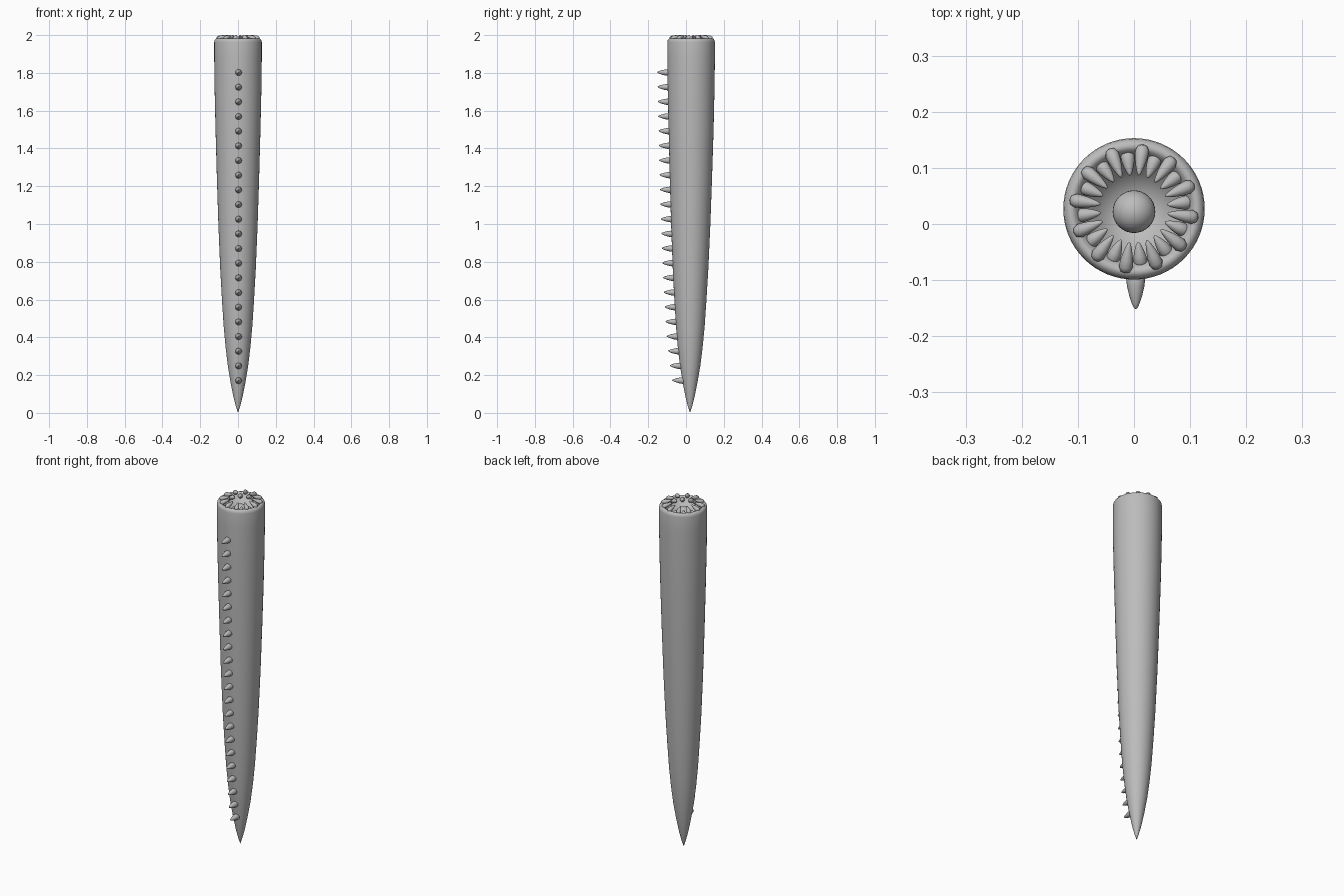
import bpy, bmesh, math
from mathutils import Matrix, Vector

if "Cube" in bpy.data.objects:
    bpy.data.objects.remove(bpy.data.objects["Cube"])

CY = 0.027  # y of the mouth axis

skin = bpy.data.materials.new("warm_grey")
skin.diffuse_color = (0.5, 0.5, 0.5, 1)
skin.use_nodes = True
skin.node_tree.nodes["Principled BSDF"].inputs["Base Color"].default_value = skin.diffuse_color


def lathe(bm, profile, segs, matrix=Matrix()):
    """Revolve (radius, height) points around z; zero radius makes a pole."""
    rings = []
    for r, z in profile:
        if r == 0:
            rings.append([bm.verts.new(matrix @ Vector((0, 0, z)))] * segs)
        else:
            rings.append([bm.verts.new(matrix @ Vector((
                r * math.cos(math.tau * i / segs),
                r * math.sin(math.tau * i / segs), z))) for i in range(segs)])
    for a, b in zip(rings, rings[1:]):
        for i in range(segs):
            j = (i + 1) % segs
            bm.faces.new(list(dict.fromkeys((a[i], a[j], b[j], b[i]))))


def finish(bm, name):
    bmesh.ops.recalc_face_normals(bm, faces=bm.faces)
    mesh = bpy.data.meshes.new(name)
    bm.to_mesh(mesh)
    bm.free()
    mesh.materials.append(skin)
    mesh.polygons.foreach_set("use_smooth", [True] * len(mesh.polygons))
    obj = bpy.data.objects.new(name, mesh)
    bpy.context.collection.objects.link(obj)
    return obj


# Tapered body with a rounded lip and a hollow mouth
outer = [(0, 0), (0.010, 0.03), (0.023, 0.08), (0.039, 0.16), (0.054, 0.25),
         (0.066, 0.35), (0.076, 0.46), (0.085, 0.60), (0.094, 0.76),
         (0.104, 1.0), (0.112, 1.25), (0.119, 1.5), (0.124, 1.72),
         (0.126, 1.88), (0.126, 1.962)]
mouth = [(0.1245, 1.972), (0.119, 1.980), (0.112, 1.983), (0.105, 1.980),
         (0.099, 1.970), (0.092, 1.958), (0.080, 1.945), (0.064, 1.925),
         (0.045, 1.908), (0.022, 1.900), (0, 1.898)]
bm = bmesh.new()
lathe(bm, outer + mouth, 64)
for v in bm.verts:  # the tip leans slightly forward
    v.co.y += CY - 0.006 * max(0, 1 - v.co.z / 1.5)
finish(bm, "body")

# Round tongue in the middle of the mouth
bm = bmesh.new()
bmesh.ops.create_uvsphere(bm, u_segments=32, v_segments=16, radius=0.038,
                          matrix=Matrix.Translation((0, 0.022, 1.925)))
finish(bm, "tongue")


def teardrop(bm, base, direction, length, radius):
    """Rounded fat end at base, tapering to a blunt point along direction."""
    prof = [(0, -radius), (0.7 * radius, -0.7 * radius), (radius, 0),
            (0.88 * radius, 0.3 * length), (0.66 * radius, 0.58 * length),
            (0.40 * radius, 0.82 * length), (0.2 * radius, 0.95 * length),
            (0, length)]
    turn = Vector(direction).to_track_quat('Z', 'Y').to_matrix().to_4x4()
    lathe(bm, prof, 16, Matrix.Translation(base) @ turn)


# Two staggered rings of teeth pointing inward around the mouth
def tooth_ring(name, start, r, z, length, radius, tilt):
    bm = bmesh.new()
    for k in range(12):
        a = math.radians(start + 30 * k)
        c, s = math.cos(a), math.sin(a)
        teardrop(bm, (r * c, CY + r * s, z), (-c, -s, math.tan(math.radians(tilt))),
                 length, radius)
    finish(bm, name)


tooth_ring("outer_teeth", 82, 0.104, 1.984, 0.046, 0.0125, 17)
tooth_ring("inner_teeth", 97, 0.094, 1.964, 0.036, 0.0125, 17)


def body_radius(z):
    for (r0, z0), (r1, z1) in zip(outer, outer[1:]):
        if z0 <= z <= z1:
            return r0 + (r1 - r0) * (z - z0) / (z1 - z0)


# Row of spikes down the front
bm = bmesh.new()
for k in range(22):
    z = 0.172 + k * (1.803 - 0.172) / 21
    y = CY - 0.006 * max(0, 1 - z / 1.5) - body_radius(z)
    teardrop(bm, (0.003, y + 0.004, z - 0.001), (0, -1, 0.03), 0.058, 0.0175)
finish(bm, "front_spikes")
